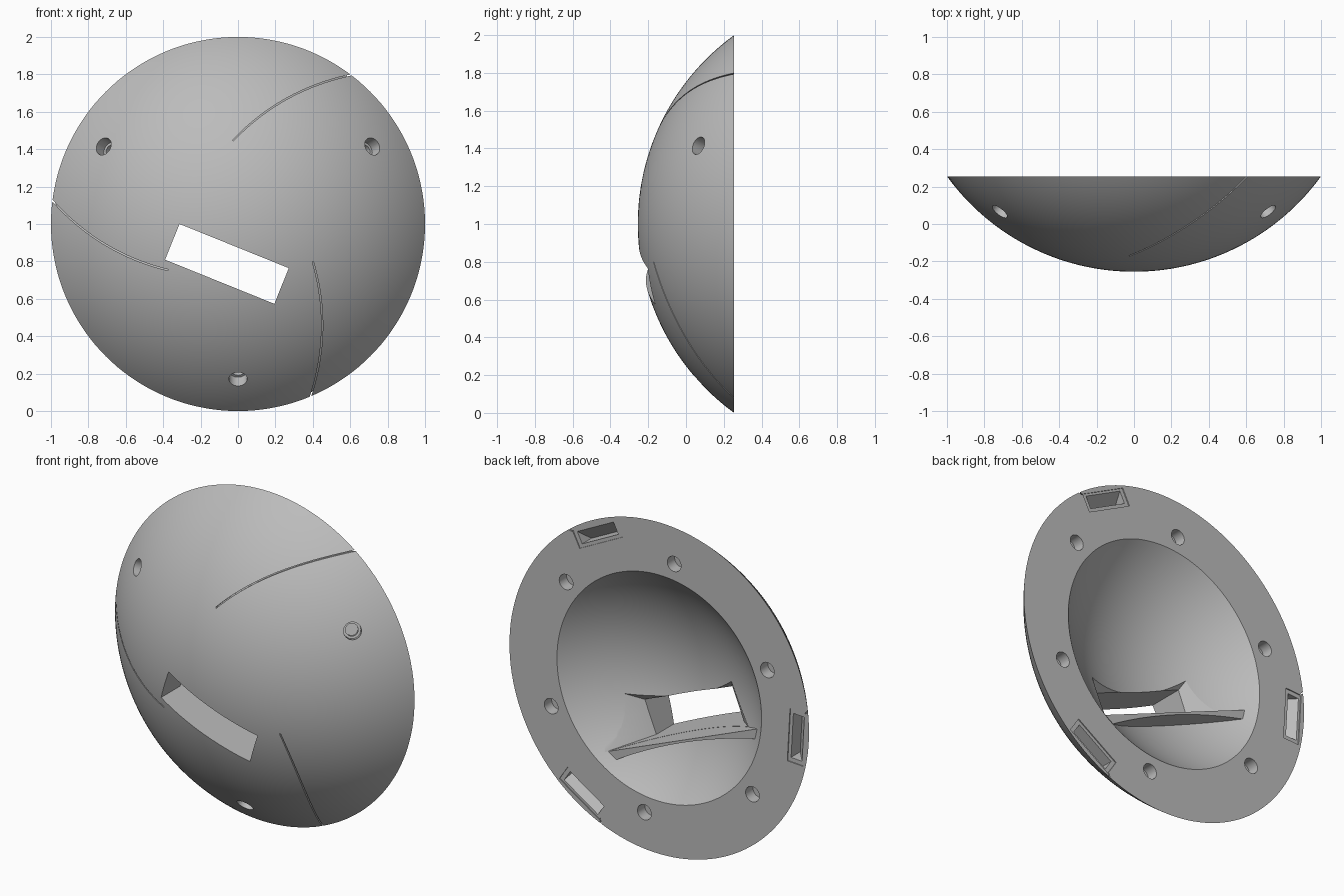
import bpy, bmesh, math
from mathutils import Matrix, Vector

if "Cube" in bpy.data.objects:
    bpy.data.objects.remove(bpy.data.objects["Cube"], do_unlink=True)

# Working frame: the flat back rim lies at y = 0 and the dome axis runs along y
SHIFT = Vector((0, 0.255, 1))
CENTRE = 0.725                 # sphere centre behind the rim plane
OUTER = math.hypot(1, CENTRE)
INNER = 0.996
THIRDS = [math.tau * k / 3 for k in range(3)]

grey = bpy.data.materials.new("plain grey")
grey.use_nodes = True
grey.diffuse_color = (0.5, 0.5, 0.5, 1)
grey.node_tree.nodes["Principled BSDF"].inputs["Base Color"].default_value = (0.5, 0.5, 0.5, 1)


def sphere_y(x, z, radius):
    return CENTRE - math.sqrt(radius ** 2 - x * x - z * z)


def polar(r, t, angle, y):
    """Point at radius r and tangential offset t, turned by angle about the axis."""
    c, s = math.cos(angle), math.sin(angle)
    return Vector((r * c - t * s, y, r * s + t * c))


def make(name, bm):
    bmesh.ops.recalc_face_normals(bm, faces=bm.faces[:])
    bmesh.ops.translate(bm, verts=bm.verts[:], vec=SHIFT)
    mesh = bpy.data.meshes.new(name)
    bm.to_mesh(mesh)
    bm.free()
    mesh.materials.append(grey)
    ob = bpy.data.objects.new(name, mesh)
    bpy.context.collection.objects.link(ob)
    return ob


def hull(bm, points):
    bmesh.ops.convex_hull(bm, input=[bm.verts.new(p) for p in points])


def cylinder(bm, start, end, radius):
    axis = end - start
    turn = axis.to_track_quat('Z', 'Y').to_matrix().to_4x4()
    bmesh.ops.create_cone(bm, cap_ends=True, segments=32, radius1=radius, radius2=radius,
                          depth=axis.length, matrix=Matrix.Translation((start + end) / 2) @ turn)


def combine(target, name, bm, operation='DIFFERENCE'):
    tool = make(name, bm)
    tool.hide_render = True
    mod = target.modifiers.new(name, 'BOOLEAN')
    mod.operation, mod.solver, mod.object = operation, 'EXACT', tool
    bpy.context.view_layer.objects.active = target
    bpy.ops.object.modifier_apply(modifier=name)
    bpy.data.objects.remove(tool, do_unlink=True)


# Dome shell: outer arc, flat rim and concentric cavity, revolved
def arc(radius, steps):
    limit = math.acos(CENTRE / radius)
    return [(radius * math.sin(limit * i / steps), CENTRE - radius * math.cos(limit * i / steps), 0)
            for i in range(steps + 1)]


bm = bmesh.new()
profile = [bm.verts.new(p) for p in arc(OUTER, 36) + arc(INNER, 28)[::-1]]
edges = [bm.edges.new(pair) for pair in zip(profile, profile[1:])]
bmesh.ops.spin(bm, geom=profile + edges, cent=(0, 0, 0), axis=(0, 1, 0),
               angle=math.tau, steps=144, use_duplicate=False)
bmesh.ops.remove_doubles(bm, verts=bm.verts[:], dist=0.0005)
dome = make("dome_shell", bm)

# Tilted window frame
TILT = math.radians(-22)
U0, U1, V0, V1 = -0.29, 0.34, -0.323, -0.117


def window(u, v, y):
    return polar(u, v, TILT, y)


def window_rect(u0, u1, v0, v1, y):
    return [window(u, v, y) for u in (u0, u1) for v in (v0, v1)]


# Ledge under the window, arched on its underside
bm = bmesh.new()
outline = [(0.56, V0 - 0.001), (-0.56, V0 - 0.001)]
for i in range(13):
    u = -0.56 + 1.12 * i / 12
    outline.append((u, -0.338 - 0.05 * (u / 0.56) ** 2))
face = bm.faces.new([bm.verts.new(window(u, v, -0.27)) for u, v in outline])
extruded = bmesh.ops.extrude_face_region(bm, geom=[face])
bmesh.ops.translate(bm, vec=(0, 0.22, 0),
                    verts=[g for g in extruded["geom"] if isinstance(g, bmesh.types.BMVert)])
combine(dome, "window_ledge", bm, 'UNION')

# Window: straight tunnel, then a 45 degree flare on the top and both ends
bm = bmesh.new()
hull(bm, window_rect(U0, U1, V0, V1, -0.7) + window_rect(U0, U1, V0, V1, -0.05))
combine(dome, "window_tunnel", bm)
bm = bmesh.new()
FLARE = 0.35
hull(bm, window_rect(U0, U1, V0, V1, -0.25)
     + window_rect(U0 - FLARE, U1 + FLARE, V0, V1 + FLARE, -0.25 + FLARE))
combine(dome, "window_flare", bm)

# Stepped holes drilled square to the outer surface
for name, radius, depth in (("wide_bore", 0.049, 0.07), ("narrow_bore", 0.035, 0.11)):
    bm = bmesh.new()
    for turn in THIRDS:
        mouth = polar(0.83, 0, turn + math.radians(30), sphere_y(0.83, 0, OUTER))
        inward = (Vector((0, CENTRE, 0)) - mouth).normalized()
        cylinder(bm, mouth - inward * 0.1, mouth + inward * depth, radius)
    combine(dome, name, bm)

# Six blind holes in the rim
bm = bmesh.new()
for k in range(6):
    angle = math.radians(37.3 + 60 * k)
    cylinder(bm, polar(0.782, 0, angle, 0.05), polar(0.782, 0, angle, -0.07), 0.046)
combine(dome, "rim_holes", bm)

# Three shallow steps in the rim, each with a pocket that follows the dome
bm = bmesh.new()
for turn in THIRDS:
    angle = turn + math.radians(63.3)
    hull(bm, [polar(r, t, angle, y) for r in (0.865, 0.972) for t in (-0.16, 0.16)
              for y in (-0.006, 0.05)])
combine(dome, "pocket_steps", bm)
bm = bmesh.new()
for turn in THIRDS:
    angle = turn + math.radians(63.3)
    corners = [(r, t) for r in (0.885, 0.96) for t in (-0.135, 0.135)]
    hull(bm, [polar(r, t, angle, y) for r, t in corners
              for y in (sphere_y(r, t, OUTER - 0.022), 0.05)])
combine(dome, "rim_pockets", bm)

# Three thin curved seams on the front
bm = bmesh.new()
STEPS = 20
HALF = 0.0035
for turn in THIRDS:
    rings = []
    for i in range(STEPS + 1):
        f = 1.03 * i / STEPS
        x, z = 0.4 - 0.01 * f + 0.22 * f * (1 - f), -0.2 - 0.715 * f
        rings.append([bm.verts.new(polar(x + side * HALF, z, turn, sphere_y(x, z, OUTER + lift)))
                      for side, lift in ((-1, 0.02), (1, 0.02), (1, -0.015), (-1, -0.015))])
    for a, b in zip(rings, rings[1:]):
        for j in range(4):
            k = (j + 1) % 4
            bm.faces.new((a[j], a[k], b[k], b[j]))
    bm.faces.new(rings[0])
    bm.faces.new(rings[-1])
combine(dome, "seams", bm)

# Smooth shading with crisp edges
bpy.ops.object.select_all(action='DESELECT')
dome.select_set(True)
bpy.context.view_layer.objects.active = dome
bpy.ops.object.shade_smooth_by_angle(angle=math.radians(25))
